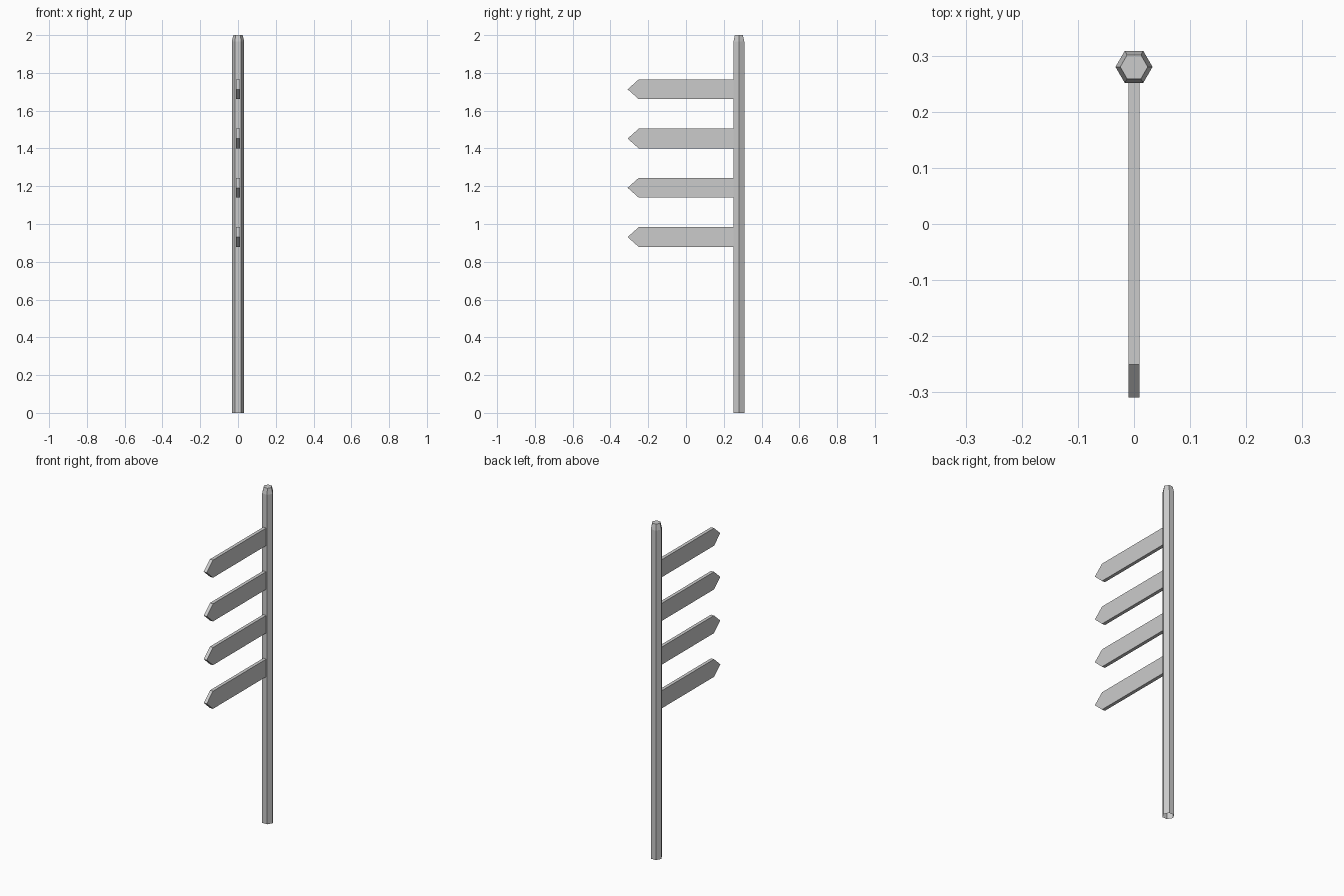
import bpy, bmesh
from math import cos, sin, pi

if "Cube" in bpy.data.objects:
    bpy.data.objects.remove(bpy.data.objects["Cube"])

POST_Y, POST_R = 0.28, 0.033


def make_object(name, bm):
    bmesh.ops.recalc_face_normals(bm, faces=bm.faces[:])
    mesh = bpy.data.meshes.new(name)
    bm.to_mesh(mesh)
    bm.free()
    obj = bpy.data.objects.new(name, mesh)
    bpy.context.collection.objects.link(obj)
    return obj


def hex_post():
    # hexagonal pole with a tapered cap, open underneath
    bm = bmesh.new()
    rings = []
    for r, z in [(POST_R, 0), (POST_R, 1.965), (0.0245, 2.0)]:
        rings.append([bm.verts.new((r * cos(i * pi / 3), POST_Y + r * sin(i * pi / 3), z))
                      for i in range(6)])
    for low, high in zip(rings, rings[1:]):
        for i in range(6):
            j = (i + 1) % 6
            bm.faces.new((low[i], low[j], high[j], high[i]))
    bm.faces.new(rings[-1])
    return make_object("post", bm)


def arrow_board(name, z):
    # pointed board outline extruded across its thickness
    half, thick = 0.0525, 0.02
    outline = [(0.255, -half), (0.255, half), (-0.25, half), (-0.309, 0), (-0.25, -half)]
    bm = bmesh.new()
    face = bm.faces.new([bm.verts.new((-thick / 2, y, z + h)) for y, h in outline])
    ext = bmesh.ops.extrude_face_region(bm, geom=[face], use_keep_orig=True)
    moved = [v for v in ext["geom"] if isinstance(v, bmesh.types.BMVert)]
    bmesh.ops.translate(bm, verts=moved, vec=(thick, 0, 0))
    return make_object(name, bm)


hex_post()

# four evenly spaced direction boards
for k in range(4):
    arrow_board(f"direction_board_{k + 1}", 0.931 + k * 0.2607)
